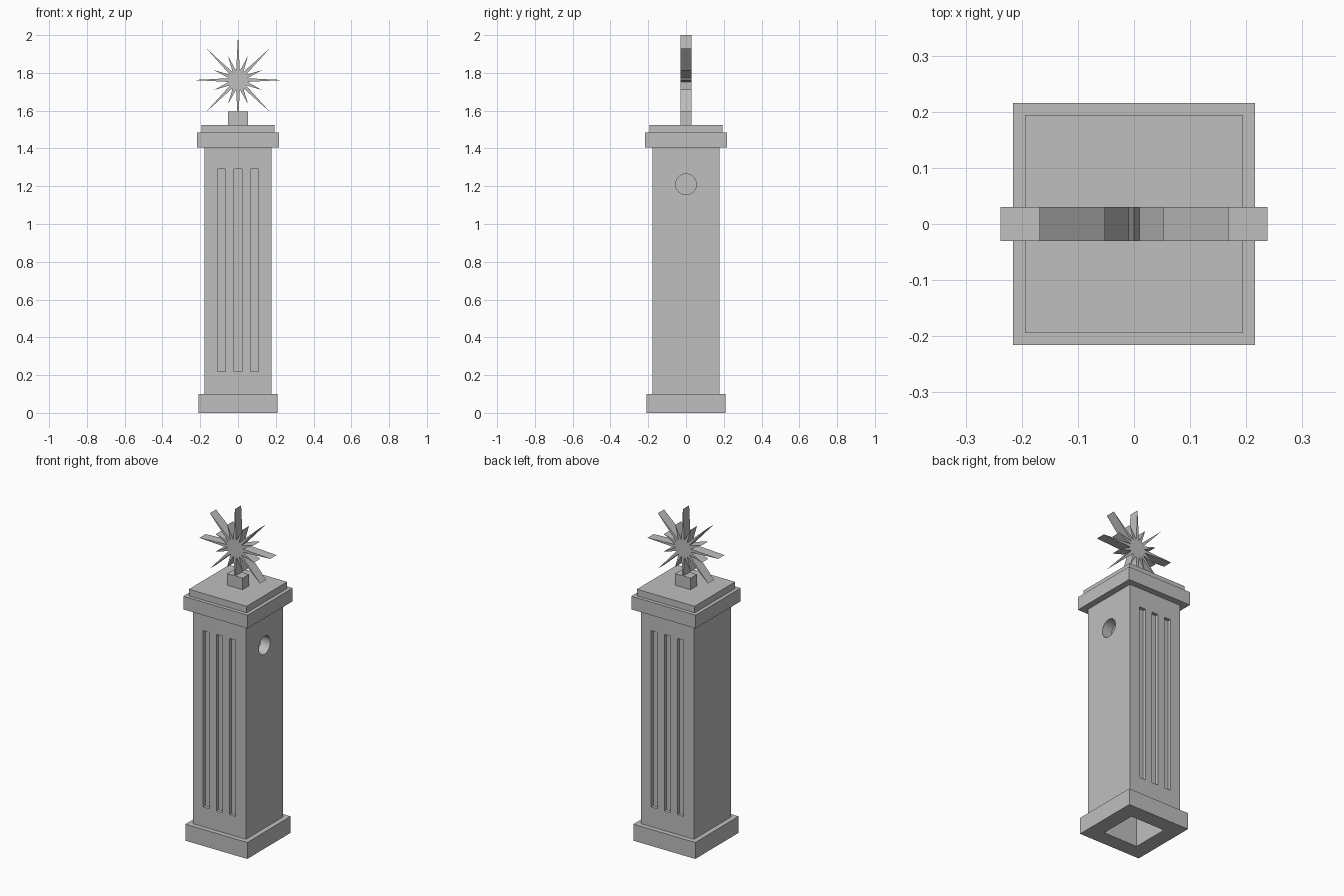
import bpy, bmesh, math
from mathutils import Matrix

old = bpy.data.objects.get("Cube")
if old:
    bpy.data.objects.remove(old, do_unlink=True)

# Single stone colour
stone = bpy.data.materials.new("stone_grey")
stone.use_nodes = True
stone.diffuse_color = (0.52, 0.52, 0.52, 1)
stone.node_tree.nodes["Principled BSDF"].inputs["Base Color"].default_value = (0.52, 0.52, 0.52, 1)


def add_object(name, bm):
    bmesh.ops.recalc_face_normals(bm, faces=bm.faces)
    mesh = bpy.data.meshes.new(name)
    bm.to_mesh(mesh)
    bm.free()
    mesh.materials.append(stone)
    obj = bpy.data.objects.new(name, mesh)
    bpy.context.scene.collection.objects.link(obj)
    return obj


def box(name, half_x, half_y, z0, z1, x=0, y=0):
    bm = bmesh.new()
    size = Matrix.Diagonal((2 * half_x, 2 * half_y, z1 - z0, 1))
    bmesh.ops.create_cube(bm, size=1, matrix=Matrix.Translation((x, y, (z0 + z1) / 2)) @ size)
    return add_object(name, bm)


def cylinder_x(name, radius, length, x, z):
    bm = bmesh.new()
    place = Matrix.Translation((x, 0, z)) @ Matrix.Rotation(math.pi / 2, 4, 'Y')
    bmesh.ops.create_cone(bm, cap_ends=True, segments=48, radius1=radius,
                          radius2=radius, depth=length, matrix=place)
    return add_object(name, bm)


def cut(target, cutters):
    for c in cutters:
        c.hide_render = True
        mod = target.modifiers.new("cut", 'BOOLEAN')
        mod.operation = 'DIFFERENCE'
        mod.solver = 'EXACT'
        mod.object = c
    graph = bpy.context.evaluated_depsgraph_get()
    baked = bpy.data.meshes.new_from_object(target.evaluated_get(graph))
    target.modifiers.clear()
    target.data = baked
    for c in cutters:
        bpy.data.objects.remove(c, do_unlink=True)


# Hollow plinth
plinth = box("plinth", 0.208, 0.208, 0, 0.1)
cut(plinth, [box("plinth_cutter", 0.115, 0.115, -0.1, 0.2)])

# Hollow shaft with front and back grooves and one round side opening
HALF = 0.178
shaft = box("shaft", HALF, HALF, 0.1, 1.405)
cutters = [box("cavity_cutter", 0.115, 0.115, 0, 1.38)]
for side in (-1, 1):
    for x in (-0.088, 0, 0.088):
        cutters.append(box("groove_cutter", 0.021, 0.02, 0.22, 1.29, x, side * HALF))
cutters.append(cylinder_x("opening_cutter", 0.055, 0.16, 0.16, 1.21))
cut(shaft, cutters)

# Stepped cap and star mount
box("cap", 0.216, 0.216, 1.405, 1.485)
box("cap_step", 0.194, 0.194, 1.485, 1.525)
box("star_mount", 0.052, 0.03, 1.525, 1.595)

# Star with alternating long and short rays
bm = bmesh.new()
outline = []
for i in range(32):
    radius = 0.05 if i % 2 else (0.138 if i % 4 else 0.238)
    a = i * math.pi / 16
    outline.append(bm.verts.new((radius * math.cos(a), -0.03, 1.762 + radius * math.sin(a))))
face = bm.faces.new(outline)
extruded = bmesh.ops.extrude_face_region(bm, geom=[face], use_keep_orig=True)
moved = [v for v in extruded["geom"] if isinstance(v, bmesh.types.BMVert)]
bmesh.ops.translate(bm, verts=moved, vec=(0, 0.06, 0))
add_object("star", bm)
